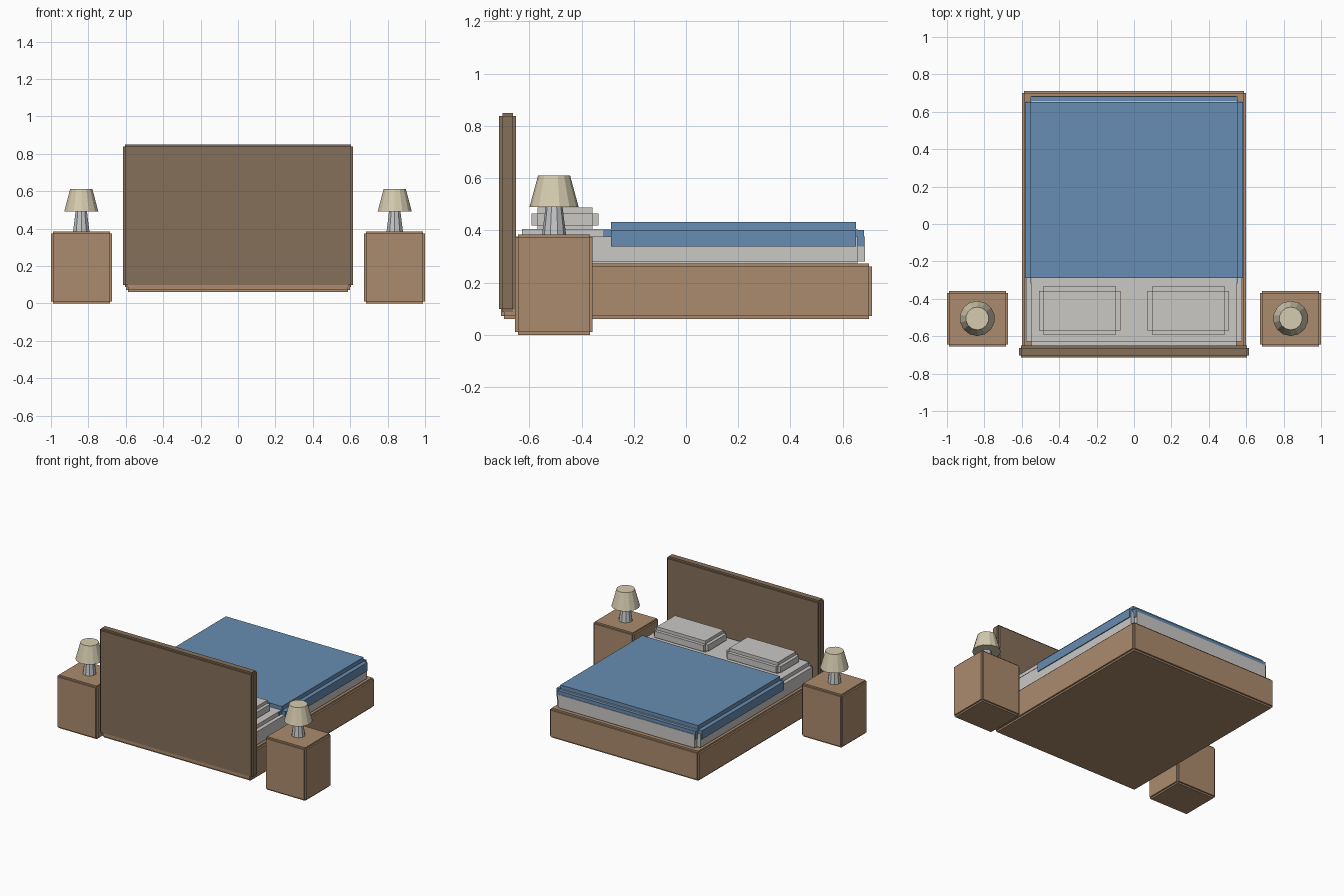
import bpy
import bmesh
from mathutils import Matrix, Vector

cube = bpy.data.objects.get("Cube")
if cube:
    bpy.data.objects.remove(cube, do_unlink=True)


def material(name, rgb):
    mat = bpy.data.materials.new(name)
    mat.use_nodes = True
    color = (*rgb, 1.0)
    mat.diffuse_color = color
    mat.node_tree.nodes["Principled BSDF"].inputs["Base Color"].default_value = color
    return mat


wood = material("light wood", (0.41, 0.26, 0.155))
dark_wood = material("dark wood", (0.24, 0.16, 0.10))
linen = material("white linen", (0.59, 0.58, 0.56))
blue = material("blue fabric", (0.135, 0.265, 0.445))
cream = material("cream shade", (0.67, 0.60, 0.43))
metal = material("pale metal", (0.56, 0.57, 0.58))


def finish(bm, name, mat):
    mesh = bpy.data.meshes.new(name)
    bm.to_mesh(mesh)
    bm.free()
    mesh.materials.append(mat)
    obj = bpy.data.objects.new(name, mesh)
    bpy.context.collection.objects.link(obj)
    return obj


def stepped_box(name, low, high, step, mat):
    """Box with notched edges: three blocks, each full length on one axis."""
    low, high = Vector(low), Vector(high)
    bm = bmesh.new()
    for axis in range(3):
        size = high - low - Vector((2 * step,) * 3)
        size[axis] += 2 * step
        place = Matrix.Translation((low + high) / 2) @ Matrix.Diagonal((*size, 1))
        bmesh.ops.create_cube(bm, size=1, matrix=place)
    return finish(bm, name, mat)


def taper(name, center, z0, z1, r0, r1, sides, mat):
    bm = bmesh.new()
    place = Matrix.Translation((*center, (z0 + z1) / 2))
    bmesh.ops.create_cone(bm, cap_ends=True, segments=sides, radius1=r0,
                          radius2=r1, depth=z1 - z0, matrix=place)
    return finish(bm, name, mat)


# Bed
stepped_box("bed_frame", (-0.6, -0.709, 0.06), (0.6, 0.712, 0.274), 0.012, wood)
stepped_box("headboard", (-0.615, -0.715, 0.087), (0.615, -0.65, 0.85), 0.012, dark_wood)
stepped_box("mattress", (-0.577, -0.655, 0.253), (0.577, 0.685, 0.405), 0.028, linen)
stepped_box("blanket", (-0.583, -0.318, 0.309), (0.583, 0.681, 0.432), 0.03, blue)

# Paired parts on both sides of the bed
for side, s in (("left", 1), ("right", -1)):
    def pair_box(part, x0, x1, y0, y1, z0, z1, step, mat):
        xs = sorted((s * x0, s * x1))
        stepped_box(f"{side}_{part}", (xs[0], y0, z0), (xs[1], y1, z1), step, mat)

    pair_box("pillow", 0.073, 0.509, -0.592, -0.335, 0.395, 0.487, 0.023, linen)
    pair_box("nightstand", 0.673, 1.0, -0.654, -0.357, 0, 0.385, 0.011, wood)
    spot = (s * 0.838, -0.505)
    taper(f"{side}_lamp_base", spot, 0.384, 0.5, 0.046, 0.031, 10, metal)
    taper(f"{side}_lamp_shade", spot, 0.49, 0.611, 0.094, 0.061, 14, cream)
